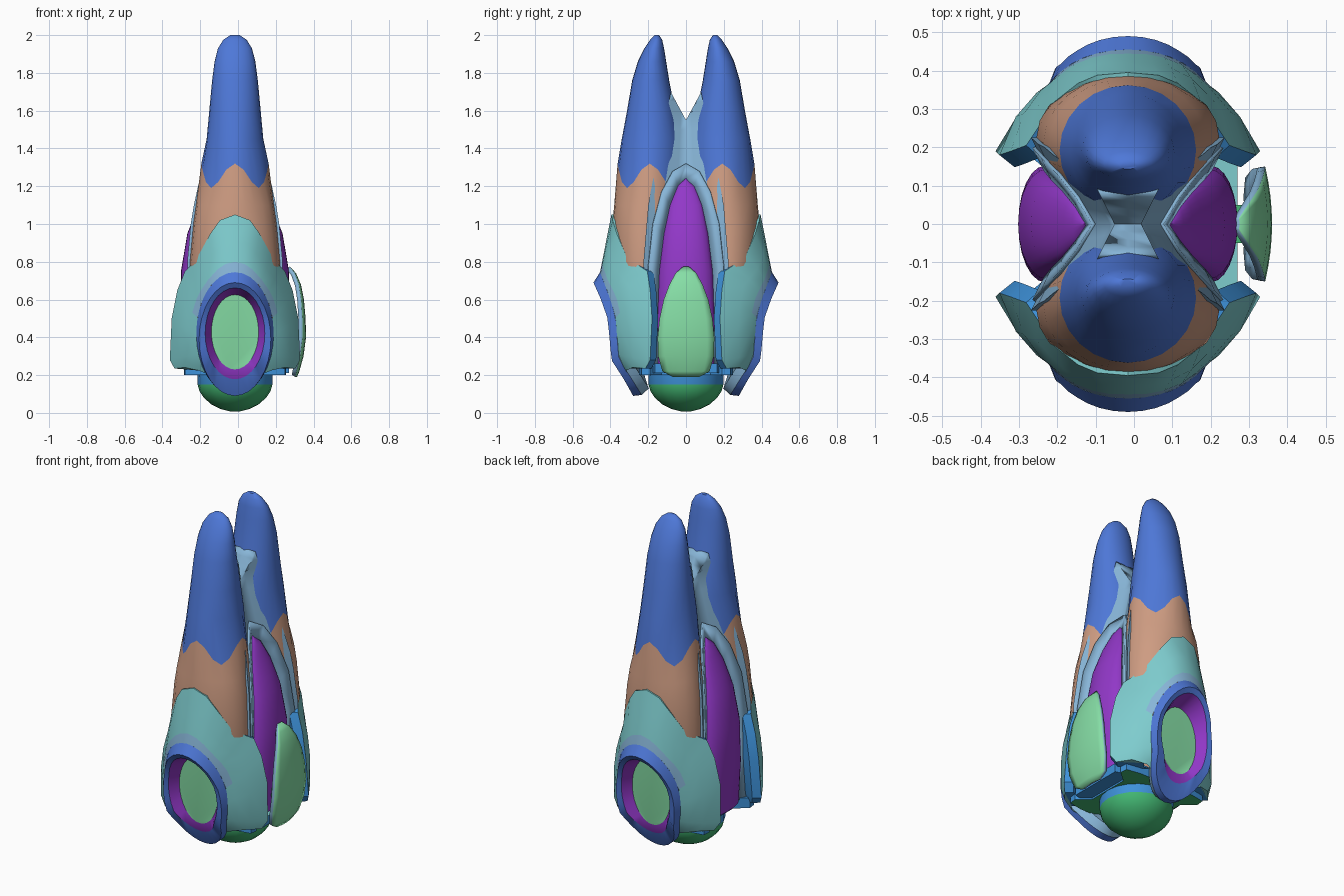
import bpy, bmesh, math

if "Cube" in bpy.data.objects:
    bpy.data.objects.remove(bpy.data.objects["Cube"])

CX = -0.016  # symmetry plane of the hull


def material(name, r, g, b):
    m = bpy.data.materials.new(name)
    lin = [((c / 255 + 0.055) / 1.055) ** 2.4 for c in (r, g, b)]
    m.diffuse_color = (*lin, 1)
    m.use_nodes = True
    m.node_tree.nodes["Principled BSDF"].inputs["Base Color"].default_value = m.diffuse_color
    return m


BLUE = material("royal blue", 78, 120, 216)
TAN = material("tan", 206, 156, 130)
TEAL = material("teal", 126, 204, 206)
PALE = material("pale blue", 136, 182, 216)
PURPLE = material("purple", 146, 56, 200)
MINT = material("mint", 134, 222, 166)
GREEN = material("green", 66, 182, 114)
AZURE = material("azure", 62, 146, 218)


def lerp(table, t):
    """Piecewise linear lookup in rising (key, value) pairs."""
    if t <= table[0][0]:
        return table[0][1]
    for (a, va), (b, vb) in zip(table, table[1:]):
        if t <= b:
            return va + (vb - va) * (t - a) / (b - a)
    return table[-1][1]


def loft(name, rows, mats, pick=lambda r, c: 0, closed=True, caps=(None, None), angle=35, thick=0, offset=1):
    """Skin rows of points; caps give the material slot of the end faces."""
    bm = bmesh.new()
    vs = [[bm.verts.new(p) for p in row] for row in rows]
    n = len(rows[0])
    for r in range(len(rows) - 1):
        for c in range(n if closed else n - 1):
            d = (c + 1) % n
            f = bm.faces.new((vs[r][c], vs[r][d], vs[r + 1][d], vs[r + 1][c]))
            f.material_index = pick(r, c)
    for row, slot in zip((vs[0], vs[-1]), caps):
        if slot is not None:
            bm.faces.new(row).material_index = slot
    bmesh.ops.remove_doubles(bm, verts=bm.verts, dist=0.0004)
    bmesh.ops.recalc_face_normals(bm, faces=bm.faces)
    me = bpy.data.meshes.new(name)
    bm.to_mesh(me)
    bm.free()
    for m in mats:
        me.materials.append(m)
    ob = bpy.data.objects.new(name, me)
    bpy.context.collection.objects.link(ob)
    bpy.ops.object.select_all(action='DESELECT')
    ob.select_set(True)
    bpy.context.view_layer.objects.active = ob
    bpy.ops.object.shade_smooth_by_angle(angle=math.radians(angle))
    if thick:
        s = ob.modifiers.new("thickness", 'SOLIDIFY')
        s.thickness, s.offset = thick, offset
        s.material_offset = s.material_offset_rim = len(mats) - 1
    return ob


def prism(name, plan, z0, z1, mats, sides=0, caps=(0, 0)):
    return loft(name, [[(x, y, z) for x, y in plan] for z in (z0, z1)], mats, lambda r, c: sides, caps=caps)


def pod(side, s):
    # z, centre y, radius x, radius y
    prof = [(0.24, .13, .2, .08), (0.5, .18, .225, .13), (0.66, .2, .235, .165), (0.8, .227, .238, .163),
            (1.0, .21, .22, .18), (1.1, .204, .206, .176),
            (1.255, .192, .178, .17), (1.45, .185, .15, .155), (1.6, .185, .136, .127), (1.76, .187, .121, .098),
            (1.86, .18, .108, .075), (1.93, .168, .09, .052), (1.975, .158, .062, .032), (2.0, .155, .025, .012)]
    rows = []
    for i, (z, cy, rx, ry) in enumerate(prof):
        row = []
        for k in range(24):
            a = math.tau * k / 24
            # paint line is scalloped around the pod
            dz = 0.065 * math.cos(4 * a) if i == 6 else 0
            row.append((CX + rx * math.cos(a), s * (cy + ry * math.sin(a)), z + dz))
        rows.append(row)
    loft(side + "_pod", rows, [TAN, BLUE], lambda r, c: int(r >= 6), caps=(0, 1), angle=50)


# Depth of the engine lip and its foot by height
LIP = [(.09, .28), (.18, .33), (.28, .395), (.4, .405), (.5, .415), (.6, .45), (.69, .49)]
FOOT = [(.095, .235), (.2, .3), (.28, .355), (.4, .365), (.5, .372), (.6, .4), (.745, .455)]


def ellipse(s, rx, cz, hz, depth, n=32):
    """Upright elliptical loop, pushed out to a depth for each height."""
    pts = []
    for k in range(n):
        a = math.tau * k / n
        z = cz + hz * math.cos(a)
        pts.append((CX + rx * math.sin(a), s * depth(z), z))
    return pts


def engine(side, s):
    loops = [ellipse(s, .17, .41, .28, lambda z: lerp(FOOT, z) - .06),
             ellipse(s, .205, .42, .325, lambda z: lerp(FOOT, z)),
             ellipse(s, .19, .39, .3, lambda z: lerp(LIP, z)),
             ellipse(s, .158, .42, .242, lambda z: lerp(LIP, z) - .006),
             ellipse(s, .125, .428, .198, lambda z: .345 + .05 * (z - .4))]
    loft(side + "_engine", loops, [PALE, BLUE, PURPLE, MINT], lambda r, c: (0, 1, 1, 2)[r], caps=(0, 3))


def cowl(side, s):
    # half outline from crown to lower corner, with matching angle on the engine loop
    half = [(0, .395, 1.05, 0), (.08, .388, 1.02, 12), (.13, .367, .95, 24), (.19, .32, .84, 38),
            (.235, .25, .78, 52), (.265, .205, .75, 62), (.305, .19, .65, 75), (.335, .18, .5, 90),
            (.345, .19, .28, 110), (.32, .215, .235, 122), (.2, .3, .235, 130)]
    full = [(-x, y, z, -a) for x, y, z, a in half[:0:-1]] + half
    rows = [[] for _ in range(6)]
    for x, y, z, deg in full:
        a = math.radians(deg)
        ez = .42 + .325 * math.cos(a)
        e = (.205 * math.sin(a), lerp(FOOT, ez), ez)
        sx = math.sin(a)
        for r, f in enumerate((0, .18, .55, 1)):
            b = 4 * f * (1 - f) * abs(sx) * .016
            p = [e[i] + ((x, y, z)[i] - e[i]) * f for i in range(3)]
            rows[r].append((CX + p[0] + b * sx, s * (p[1] + b), p[2]))
        rows[4].append((CX + x - .04 * sx, s * (y - .032), z))
        rows[5].append((CX + x - .11 * sx, s * (y + .03 * abs(sx) - .032), z))
    n = len(full)

    def paint(r, c):
        if r > 2:
            return 0 if 6 <= c < n - 7 else 2  # crown lip teal, side lips azure
        return int(r == 0 and 4 <= c < n - 5)
    loft(side + "_cowl", rows, [TEAL, PALE, AZURE], paint, closed=False)


for side, s in (("front", -1), ("back", 1)):
    pod(side, s)
    engine(side, s)
    cowl(side, s)

# Saddle joining the two pods, closed along a smooth valley
HALF = [(.22, .14), (.8, .14), (1.0, .13), (1.2, .105), (1.3, .088), (1.45, .058), (1.55, .035)]
REACH = [(.22, .2), (.8, .225), (1.1, .2), (1.34, .155), (1.55, .11), (1.7, .08)]


def saddle_x(y, z):
    return lerp(HALF, z) + 0.5 * abs(y)


cols = [-1, -.75, -.5, -.25, 0, .25, .5, .75, 1]
rows = []
for z in (.22, .5, .8, 1.0, 1.1, 1.2, 1.3, 1.4, 1.5, 1.55, 1.6, 1.65, 1.7, None):
    side = []
    for c in cols:
        y = c * lerp(REACH, z or 1.7)
        zz = min(z or 1.7, 1.55 + 1.85 * abs(y))
        side.append((saddle_x(y, zz) if z else 0, y, zz))
    rows.append([(CX + x, y, q) for x, y, q in side] + [(CX - x, y, q) for x, y, q in side[::-1]])
loft("saddle", rows, [PALE], caps=(0, None), angle=95)

# Side canopies with their frames
EDGE = [(.25, .15), (.5, .152), (.75, .143), (.95, .118), (1.1, .086), (1.2, .045), (1.24, .003)]
BULGE = [(.25, .26), (.5, .286), (.75, .286), (.95, .252), (1.1, .193), (1.2, .145), (1.24, .115)]
OUTER = [(.2, .25), (.2, .5), (.2, .77), (.175, 1.0), (.13, 1.17), (.07, 1.28), (0, 1.32)]
for side, s in (("left", -1), ("right", 1)):
    rows = []
    for z in (.25, .38, .5, .63, .75, .85, .95, 1.03, 1.1, 1.15, 1.2, 1.225, 1.24):
        w, xo = lerp(EDGE, z), lerp(BULGE, z)
        xr = saddle_x(w, z)
        rows.append([(CX + s * (xr + max(xo - xr, .004) * math.cos(t * math.pi / 12)),
                      w * math.sin(t * math.pi / 12), z) for t in range(-6, 7)])
    loft(side + "_canopy", rows, [PURPLE], closed=False, caps=(0, 0))
    loops = []
    for curve in ([(w, z) for z, w in EDGE], OUTER):
        path = [(-y, z) for y, z in curve] + curve[-2::-1]
        loops.append([(CX + s * (saddle_x(y, z) + .005), y, z) for y, z in path])
    loft(side + "_canopy_frame", loops, [PALE], closed=False, thick=.009, offset=0)

# Base plate, waisted at the sides
quarter = [(.2, .13), (.27, .19), (.265, .235), (.18, .25)]
plan = quarter + [(-x, y) for x, y in quarter[::-1]]
plan += [(-x, -y) for x, y in quarter] + [(x, -y) for x, y in quarter[::-1]]
prism("base_plate", [(CX + x, y) for x, y in plan], .2, .26, [GREEN, AZURE], 1, (0, 1))

# Rounded tail with a collar
tail = [(.026, .008), (.075, .02), (.125, .045), (.165, .08), (.188, .115), (.198, .15), (.2, .24)]
loft("tail_dome", [[(CX + r * math.cos(math.tau * k / 20), r * math.sin(math.tau * k / 20), z)
                    for k in range(20)] for r, z in tail],
     [GREEN, AZURE], lambda r, c: int(r == 5), caps=(0, 1))

# Shield on the right, with bracket and mount
rows = []
for z, w, x in ((.19, .07, .312), (.22, .125, .325), (.3, .148, .347), (.4, .15, .36), (.5, .14, .358),
                (.6, .118, .349), (.68, .088, .333), (.74, .055, .307), (.775, .015, .275)):
    rows.append([(x - .018 * (t / 4) ** 2 * w / .15, w * t / 4, z) for t in range(-4, 5)])
shield = loft("shield", rows, [MINT, PALE], closed=False, thick=.022, offset=-1)
if sum(p.normal.x for p in shield.data.polygons) < 0:
    shield.data.flip_normals()
prism("shield_bracket", [(.2, -.05), (.29, -.05), (.335, -.02), (.335, .02), (.29, .05), (.2, .05)],
      .35, .45, [GREEN])
prism("shield_mount", [(.14, -.185), (.195, -.185), (.27, -.165), (.27, .165), (.195, .185), (.14, .185)],
      .21, .262, [TEAL, AZURE], 1, (1, 0))
